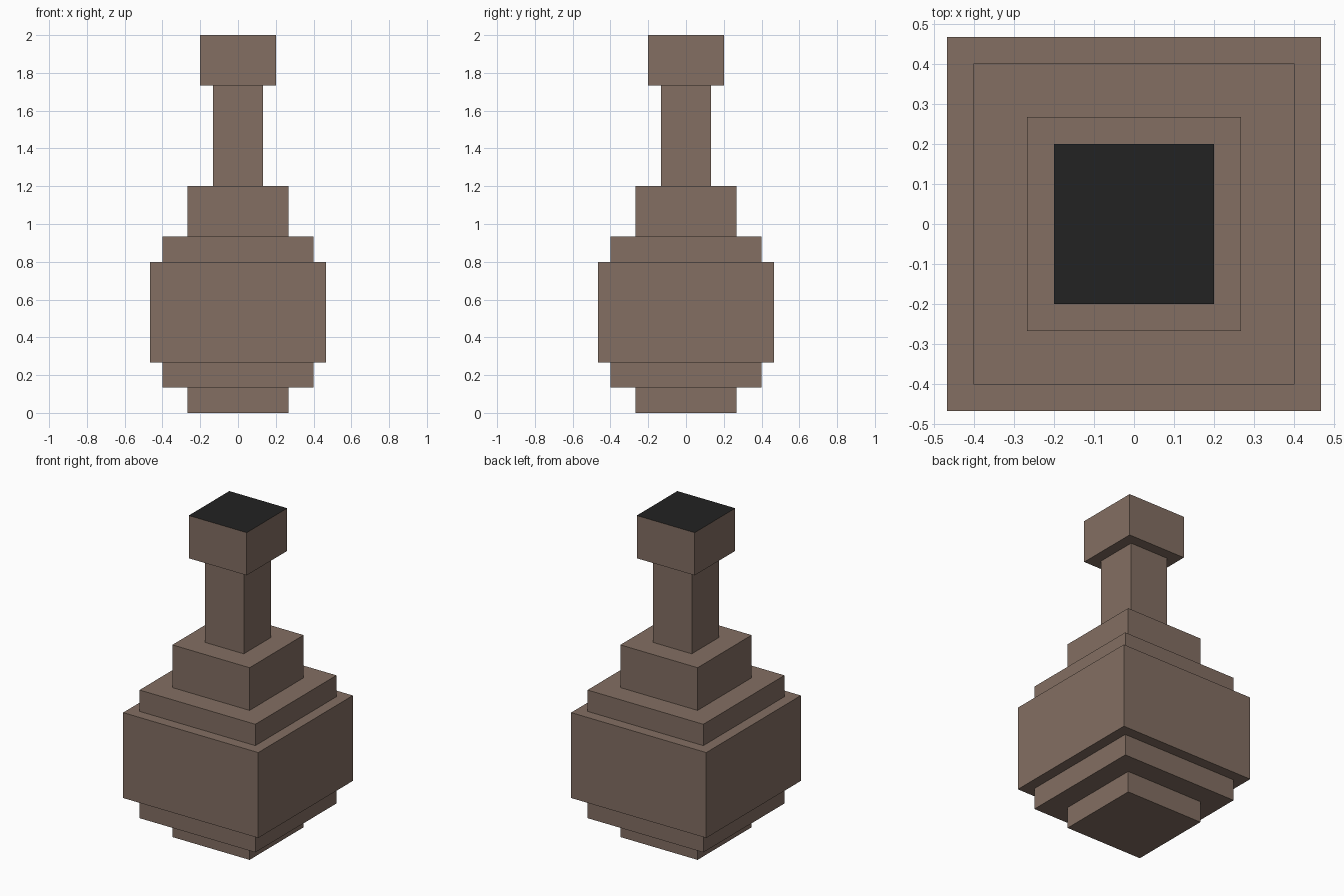
import bpy
import bmesh

cube = bpy.data.objects.get("Cube")
if cube:
    bpy.data.objects.remove(cube, do_unlink=True)

U = 1 / 15  # block grid unit


def make_material(name, rgb):
    mat = bpy.data.materials.new(name)
    mat.use_nodes = True
    color = (*rgb, 1.0)
    mat.diffuse_color = color
    mat.node_tree.nodes["Principled BSDF"].inputs["Base Color"].default_value = color
    return mat


brown = make_material("clay brown", (0.228, 0.158, 0.123))
black = make_material("opening black", (0.016, 0.016, 0.016))


def make_block(name, half, z0, z1, top=None):
    """Square block centred on the z axis, with an optional top-face material."""
    bm = bmesh.new()
    bmesh.ops.create_cube(bm, size=1)
    for v in bm.verts:
        v.co.x *= 2 * half * U
        v.co.y *= 2 * half * U
        v.co.z = (z1 if v.co.z > 0 else z0) * U
    bm.normal_update()
    mesh = bpy.data.meshes.new(name)
    mesh.materials.append(brown)
    if top:
        mesh.materials.append(top)
        for f in bm.faces:
            f.material_index = 1 if f.normal.z > 0.5 else 0
    bm.to_mesh(mesh)
    bm.free()
    obj = bpy.data.objects.new(name, mesh)
    bpy.context.collection.objects.link(obj)
    return obj


# Stacked tiers: name, half width, bottom, top (grid units)
for tier in (
    ("foot", 4, 0, 2),
    ("lower_belly", 6, 2, 4),
    ("belly", 7, 4, 12),
    ("upper_belly", 6, 12, 14),
    ("shoulder", 4, 14, 18),
    ("neck", 2, 18, 26),
):
    make_block(*tier)

# Rim with the dark mouth on top
make_block("rim", 3, 26, 30, top=black)
